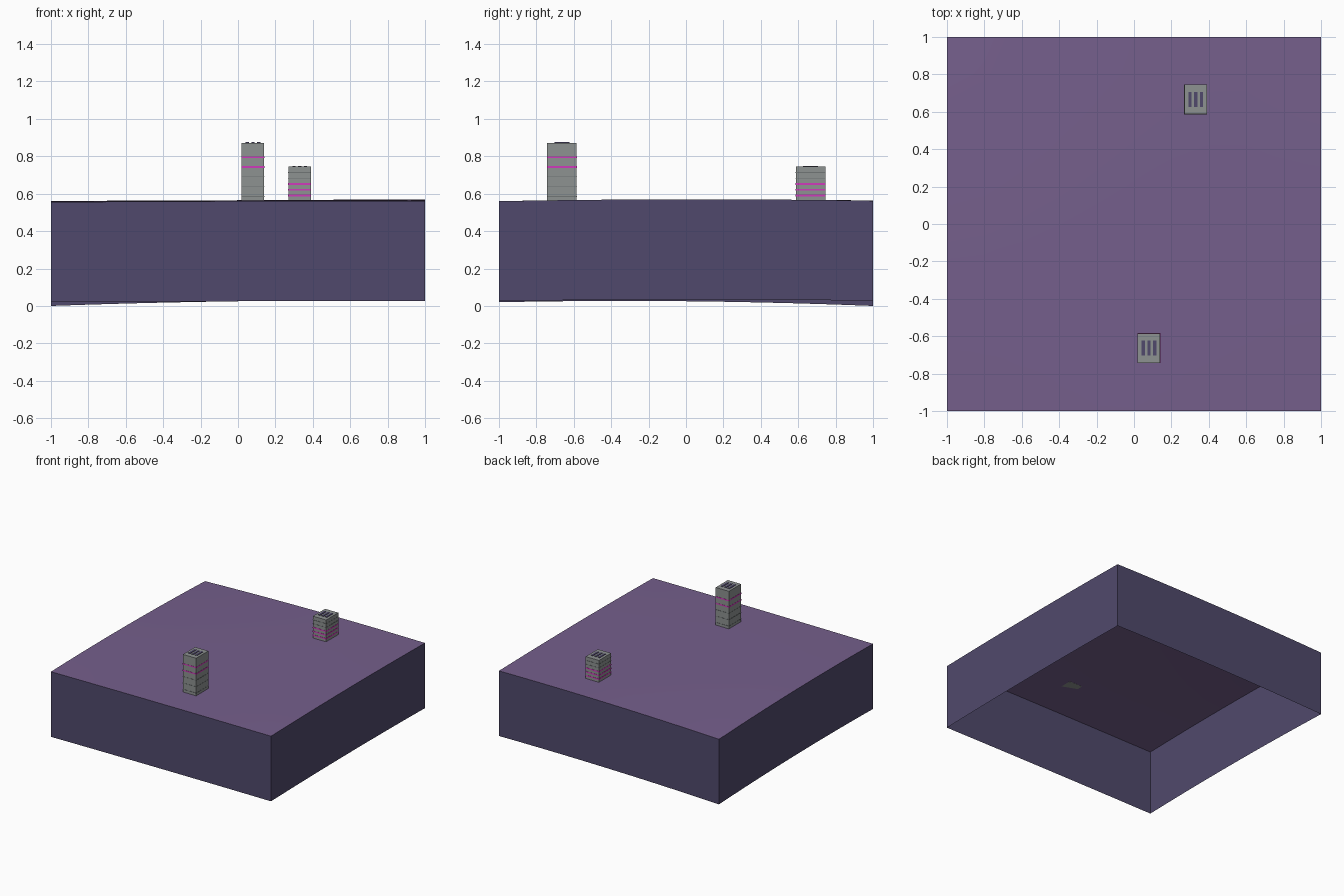
import bpy
import bmesh
from mathutils import Vector

cube = bpy.data.objects.get("Cube")
if cube:
    bpy.data.objects.remove(cube, do_unlink=True)


def material(name, rgb):
    lin = [((c / 255 + 0.055) / 1.055) ** 2.4 for c in rgb] + [1]
    m = bpy.data.materials.new(name)
    m.use_nodes = True
    m.diffuse_color = lin
    m.node_tree.nodes["Principled BSDF"].inputs["Base Color"].default_value = lin
    return m


GROUND = material("ground purple", (117, 95, 140))
WALL = material("wall indigo", (80, 73, 108))
GREY = material("tower grey", (141, 146, 145))
SEAM = material("seam grey", (112, 117, 117))
PINK = material("neon pink", (208, 58, 188))


def make_object(name, bm, mat):
    mesh = bpy.data.meshes.new(name)
    bm.to_mesh(mesh)
    bm.free()
    mesh.materials.append(mat)
    obj = bpy.data.objects.new(name, mesh)
    bpy.context.collection.objects.link(obj)
    return obj


def box(name, x, y, z0, z1, sx, sy, mat):
    bm = bmesh.new()
    bmesh.ops.create_cube(bm, size=1)
    for v in bm.verts:
        v.co = Vector((x + v.co.x * sx, y + v.co.y * sy,
                       z0 if v.co.z < 0 else z1))
    return make_object(name, bm, mat)


# Gently rolling ground: heights of the lower rim, rows run front to back
DEPTH = 0.535
RIM = [(0.02, 0.025, 0.025),
       (0.025, 0.03, 0.035),
       (0.0, 0.025, 0.027)]


def weights(t):
    return t * (t - 1) / 2, 1 - t * t, t * (t + 1) / 2


def rim_height(x, y):
    return sum(wy * sum(wx * h for wx, h in zip(weights(x), row))
               for wy, row in zip(weights(y), RIM))


STEPS = 10
bm = bmesh.new()
bmesh.ops.create_grid(bm, x_segments=STEPS, y_segments=STEPS, size=1)
for v in bm.verts:
    v.co.z = rim_height(v.co.x, v.co.y) + DEPTH
for f in bm.faces:
    f.smooth = True
make_object("ground_surface", bm, GROUND)

# Side walls, open underneath
ticks = [-1 + 2 * i / STEPS for i in range(STEPS)]
outline = ([(t, -1) for t in ticks] + [(1, t) for t in ticks]
           + [(-t, 1) for t in ticks] + [(-1, -t) for t in ticks])
bm = bmesh.new()
low = [bm.verts.new((x, y, rim_height(x, y))) for x, y in outline]
high = [bm.verts.new((x, y, rim_height(x, y) + DEPTH)) for x, y in outline]
for i in range(len(outline)):
    j = (i + 1) % len(outline)
    bm.faces.new((low[i], low[j], high[j], high[i]))
make_object("side_walls", bm, WALL)

# Towers with wrapped bands and three roof vents
WIDTH, LENGTH = 0.12, 0.158


def tower(name, x, y, top, pink, seams):
    box(name, x, y, rim_height(x, y) + DEPTH, top, WIDTH, LENGTH, GREY)
    for label, levels, tall, mat in (("neon_band", pink, 0.010, PINK),
                                     ("floor_seam", seams, 0.004, SEAM)):
        for i, z in enumerate(levels):
            box(f"{name}_{label}_{i + 1}", x, y, z - tall / 2, z + tall / 2,
                WIDTH + 0.003, LENGTH + 0.003, mat)
    for i in (-1, 0, 1):
        box(f"{name}_roof_vent_{i + 2}", x + i * 0.031, y, top - 0.002,
            top + 0.004, 0.017, 0.08, WALL)


tower("tall_tower", 0.08, -0.664, 0.872, (0.795, 0.742), (0.69, 0.637, 0.585))
tower("short_tower", 0.33, 0.666, 0.745, (0.652, 0.621, 0.59), (0.683, 0.714))

# Corner of a buried foundation showing under the ground
bm = bmesh.new()
corner = [(0.57, 0.02), (0.57, 0.18), (0.73, 0.02)]
bm.faces.new([bm.verts.new((x, y, rim_height(x, y) + DEPTH - 0.003))
              for x, y in corner])
make_object("buried_foundation", bm, GREY)
